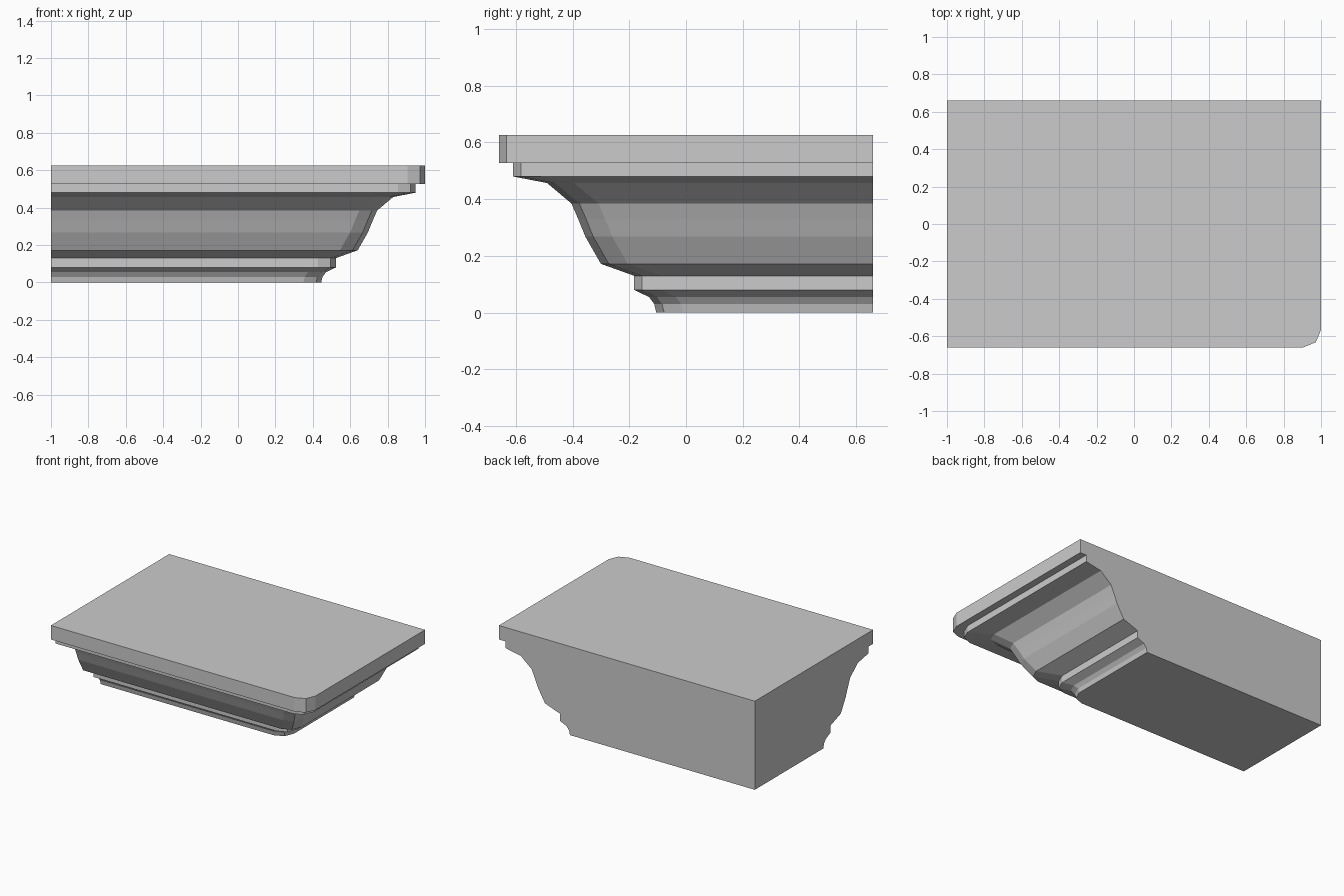
import bpy, bmesh
from math import sin, cos, radians

if "Cube" in bpy.data.objects:
    bpy.data.objects.remove(bpy.data.objects["Cube"])

# Moulding profile: (inset from the outer lip, height)
PROFILE = [(0.555, 0.0), (0.548, 0.03), (0.53, 0.055), (0.477, 0.08),
           (0.477, 0.13), (0.36, 0.172), (0.305, 0.268), (0.28, 0.33),
           (0.256, 0.385), (0.17, 0.457), (0.05, 0.48), (0.05, 0.527),
           (0.0, 0.527), (0.0, 0.626)]
X, Y, R = 1.0, 0.66, 0.095   # half sizes and corner radius


def ring(bm, inset, z):
    """Front edge, rounded front-right corner and right edge at one height."""
    x, y = X - inset, -Y + inset
    pts = [(-X, y)]
    for a in (-90, -45, 0):
        pts.append((x - R + R * cos(radians(a)), y + R + R * sin(radians(a))))
    pts.append((x, Y))
    return [bm.verts.new((px, py, z)) for px, py in pts]


bm = bmesh.new()
rings = [ring(bm, *p) for p in PROFILE]

# Moulded front and right sides
for lo, hi in zip(rings, rings[1:]):
    for i in range(4):
        bm.faces.new((lo[i], lo[i + 1], hi[i + 1], hi[i]))

# Flat cut sides at the back and left, plus top and bottom
low = bm.verts.new((-X, Y, PROFILE[0][1]))
high = bm.verts.new((-X, Y, PROFILE[-1][1]))
bm.faces.new([r[4] for r in rings] + [high, low])
bm.faces.new([r[0] for r in rings] + [high, low])
bm.faces.new(rings[0] + [low])
bm.faces.new(rings[-1] + [high])
bmesh.ops.recalc_face_normals(bm, faces=bm.faces[:])

mesh = bpy.data.meshes.new("cornice_corner")
bm.to_mesh(mesh)
bm.free()
bpy.context.collection.objects.link(bpy.data.objects.new("cornice_corner", mesh))
